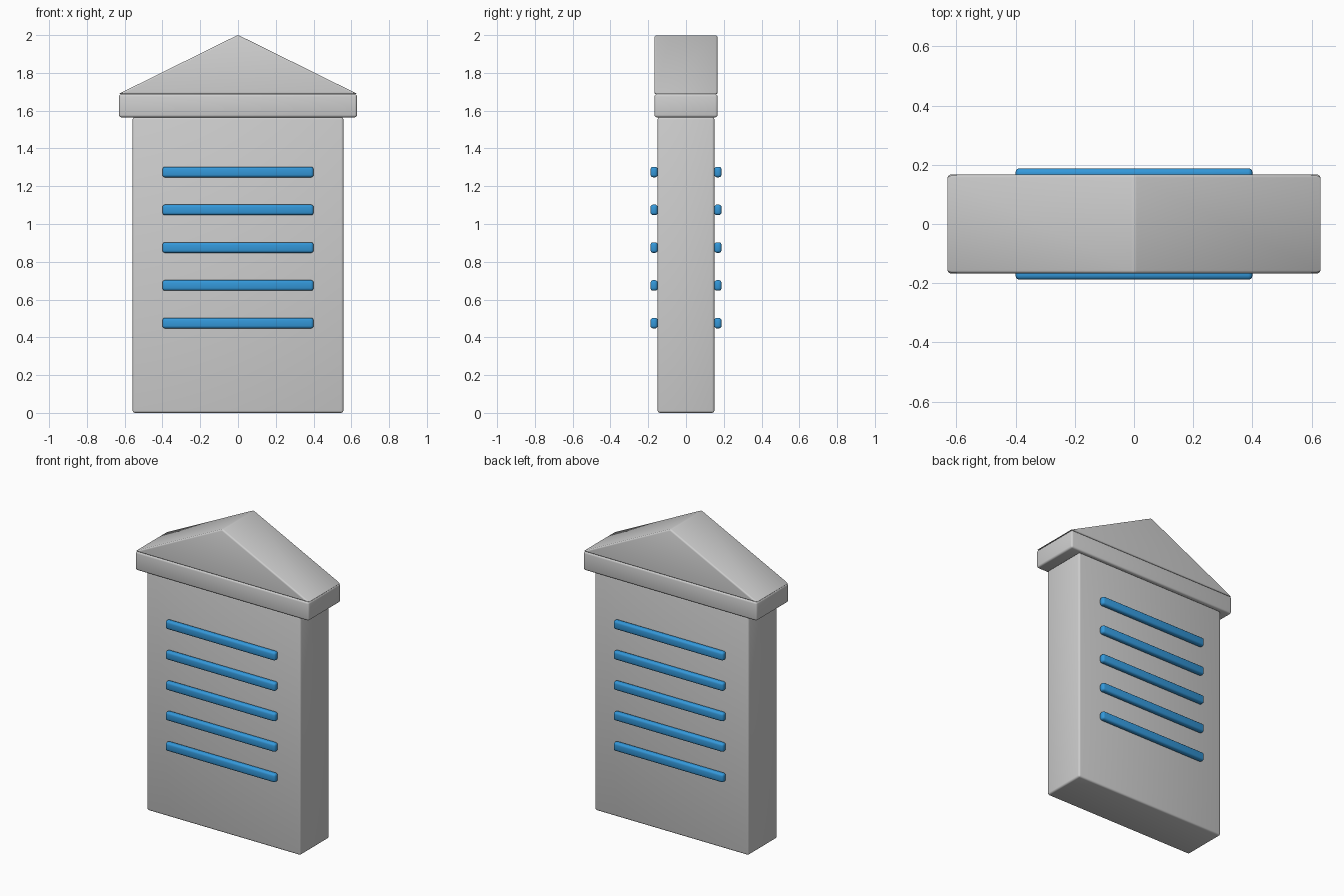
import bpy
import bmesh

cube = bpy.data.objects.get("Cube")
if cube:
    bpy.data.objects.remove(cube, do_unlink=True)


def make_material(name, rgb):
    mat = bpy.data.materials.new(name)
    mat.use_nodes = True
    color = (*rgb, 1.0)
    mat.diffuse_color = color
    mat.node_tree.nodes["Principled BSDF"].inputs["Base Color"].default_value = color
    return mat


stone = make_material("light_grey", (0.62, 0.62, 0.62))
blue = make_material("slat_blue", (0.034, 0.314, 0.70))


def make_prism(name, outline, y_min, y_max, mat, bevel):
    """Extrude an (x, z) outline along y and round its edges."""
    bm = bmesh.new()
    face = bm.faces.new([bm.verts.new((x, y_min, z)) for x, z in outline])
    out = bmesh.ops.extrude_face_region(bm, geom=[face])
    moved = [v for v in out["geom"] if isinstance(v, bmesh.types.BMVert)]
    bmesh.ops.translate(bm, verts=moved, vec=(0, y_max - y_min, 0))
    bmesh.ops.recalc_face_normals(bm, faces=bm.faces[:])
    mesh = bpy.data.meshes.new(name)
    bm.to_mesh(mesh)
    bm.free()
    mesh.materials.append(mat)
    obj = bpy.data.objects.new(name, mesh)
    bpy.context.collection.objects.link(obj)
    mod = obj.modifiers.new("rounded_edges", "BEVEL")
    mod.width = bevel
    mod.segments = 3
    mod.limit_method = "ANGLE"
    bpy.ops.object.select_all(action="DESELECT")
    obj.select_set(True)
    bpy.context.view_layer.objects.active = obj
    bpy.ops.object.modifier_apply(modifier=mod.name)
    bpy.ops.object.shade_smooth_by_angle()
    return obj


def box_outline(half, low, high):
    return [(-half, low), (half, low), (half, high), (-half, high)]


# Main slab, overhanging band and gabled cap
make_prism("body", box_outline(0.558, 0, 1.565), -0.15, 0.15, stone, 0.012)
make_prism("eave_band", box_outline(0.63, 1.565, 1.687), -0.167, 0.167, stone, 0.012)
make_prism("gable_roof", [(-0.635, 1.687), (0.635, 1.687), (0, 2.001)],
           -0.167, 0.167, stone, 0.01)

# Five rounded slats on the front and on the back
for side, y_min in (("front", -0.188), ("back", 0.15)):
    for i in range(5):
        z = 0.475 + 0.2 * i
        make_prism(f"{side}_slat_{i + 1}", box_outline(0.4, z - 0.028, z + 0.028),
                   y_min, y_min + 0.038, blue, 0.014)
